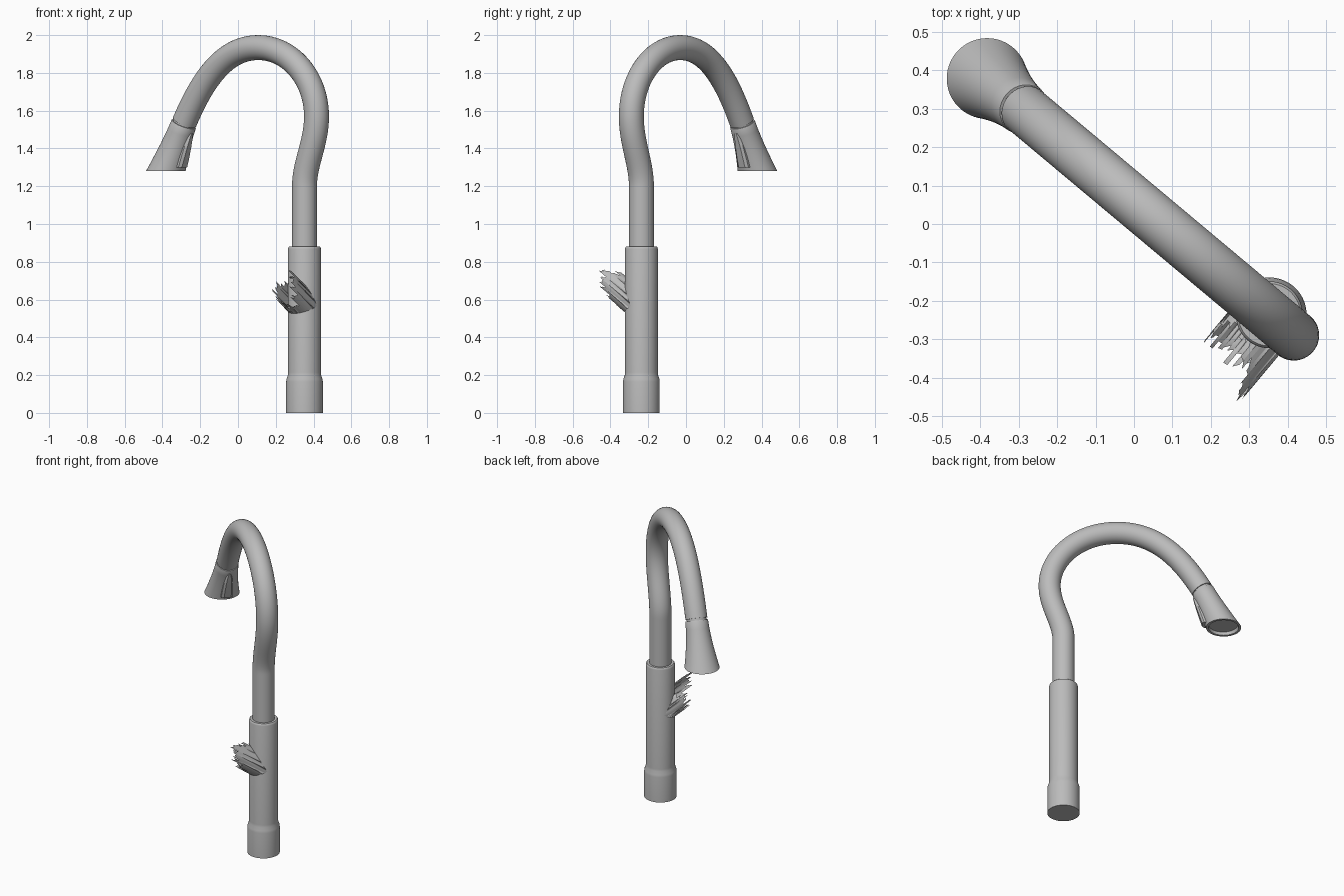
import bpy, bmesh, math, random
from mathutils import Vector

random.seed(4)
if "Cube" in bpy.data.objects:
    bpy.data.objects.remove(bpy.data.objects["Cube"])

# One brushed metal colour
metal = bpy.data.materials.new("brushed grey metal")
metal.use_nodes = True
GREY = (0.5, 0.5, 0.5, 1)
metal.diffuse_color = GREY
metal.node_tree.nodes["Principled BSDF"].inputs["Base Color"].default_value = GREY

# The spout swings diagonally: ALONG is its reach, ACROSS is sideways
ORIGIN = Vector((0.352, -0.236, 0))
ALONG = Vector((-0.767, 0.642, 0))
ACROSS = Vector((0.642, 0.767, 0))
UP = Vector((0, 0, 1))


def place(s, w, z):
    return ORIGIN + ALONG * s + ACROSS * w + UP * z


def finish(name, bm, closed=True):
    if closed:
        bmesh.ops.recalc_face_normals(bm, faces=bm.faces)
    mesh = bpy.data.meshes.new(name)
    bm.to_mesh(mesh)
    bm.free()
    obj = bpy.data.objects.new(name, mesh)
    bpy.context.collection.objects.link(obj)
    mesh.materials.append(metal)
    bpy.ops.object.select_all(action='DESELECT')
    obj.select_set(True)
    bpy.context.view_layer.objects.active = obj
    bpy.ops.object.shade_smooth_by_angle(angle=math.radians(35))
    return obj


def loft(name, rings, sides=64):
    """Skin rings of (reach, height, radius, tilt) and cap both ends."""
    bm = bmesh.new()
    loops = []
    for s, z, r, tilt in rings:
        loop = []
        for i in range(sides):
            a = math.tau * i / sides
            c = r * math.cos(a)
            loop.append(bm.verts.new(place(s + c * math.cos(tilt), r * math.sin(a),
                                           z + c * math.sin(tilt))))
        loops.append(loop)
    for lo, hi in zip(loops, loops[1:]):
        for i in range(sides):
            j = (i + 1) % sides
            bm.faces.new((lo[i], lo[j], hi[j], hi[i]))
    bm.faces.new(loops[0])
    bm.faces.new(loops[-1])
    return finish(name, bm)


# Body column with a wider foot and an eased top edge
profile = [(0, 0.097), (0.165, 0.097), (0.18, 0.095), (0.2, 0.088), (0.215, 0.087),
           (0.868, 0.087), (0.876, 0.085), (0.88, 0.081), (0.88, 0.06)]
loft("body_column", [(0, z, r, 0) for z, r in profile])

# Gooseneck: a bezier path swept with a round section
path = [((0, 0.8), (0, 0.7), (0, 0.9)),
        ((0, 1.2), (0, 1.1), (0, 1.32)),
        ((-0.083, 1.57), (-0.083, 1.43), (-0.083, 1.77)),
        ((0.319, 1.934), (0.097, 1.934), (0.55, 1.934)),
        ((0.828, 1.54), (0.70, 1.77), (0.87, 1.46))]
curve = bpy.data.curves.new("gooseneck_tube", 'CURVE')
curve.dimensions = '3D'
curve.bevel_depth = 0.066
curve.bevel_resolution = 14
curve.resolution_u = 24
curve.use_fill_caps = True
spline = curve.splines.new('BEZIER')
spline.bezier_points.add(len(path) - 1)
for point, (co, left, right) in zip(spline.bezier_points, path):
    point.handle_left_type = point.handle_right_type = 'FREE'
    point.co = place(co[0], 0, co[1])
    point.handle_left = place(left[0], 0, left[1])
    point.handle_right = place(right[0], 0, right[1])
curve.materials.append(metal)
tube = bpy.data.objects.new("gooseneck_tube", curve)
bpy.context.collection.objects.link(tube)
bpy.ops.object.select_all(action='DESELECT')
tube.select_set(True)
bpy.context.view_layer.objects.active = tube
bpy.ops.object.convert(target='MESH')
bpy.ops.object.shade_smooth_by_angle(angle=math.radians(35))

# Spray head: flares from the tilted neck to a level, recessed outlet
TILT = math.radians(26)


def head_ring(t, radius):
    return (0.828 + 0.129 * t, 1.54 - 0.26 * t, radius, TILT * (1 - t))


rings = [head_ring(-0.01, 0.059), head_ring(0.035, 0.059), head_ring(0.035, 0.066)]
rings += [head_ring(t, 0.068 + 0.037 * t ** 1.7) for t in (0.05, 0.2, 0.35, 0.5, 0.65, 0.8, 0.92, 1)]
rings += [(0.957, 1.28, 0.09, 0), (0.954, 1.3, 0.086, 0)]
loft("spray_head", rings)

# Spray button: wedge on the inner side of the head, widening downward
bm = bmesh.new()
outline = [(1.48, 0.775, 0.008), (1.45, 0.782, 0.019), (1.40, 0.797, 0.028),
           (1.34, 0.815, 0.034), (1.30, 0.828, 0.036)]
rows = []
for z, s, w in outline:
    rows.append([bm.verts.new(place(s + ds, k * w, z))
                 for ds, k in ((0.06, -1), (0.012, -1), (0, -0.6), (0, 0.6), (0.012, 1), (0.06, 1))])
for a, b in zip(rows, rows[1:]):
    for i in range(6):
        j = (i + 1) % 6
        bm.faces.new((a[i], a[j], b[j], b[i]))
bm.faces.new(rows[0])
bm.faces.new(rows[-1])
finish("spray_button", bm)

# Handle stub: tilted open shell with a splintered end, longest on one side
pitch = math.radians(33)
axis = -ACROSS * math.cos(pitch) + UP * math.sin(pitch)
lift = ACROSS * math.sin(pitch) + UP * math.cos(pitch)
start = place(0, 0, 0.565)
bm = bmesh.new()
STRIPS = 44
for i in range(STRIPS):
    a0, a1 = math.tau * i / STRIPS, math.tau * (i + 1) / STRIPS
    side = max(0, math.cos(a0 - 0.35))
    reach = 0.125 + 0.14 * side ** 1.5 + random.uniform(-0.025, 0.035)
    if math.cos(a0) < -0.85:
        reach += 0.035

    def rim(a, d, r=0.087):
        return bm.verts.new(start + axis * d - ALONG * r * math.cos(a) + lift * r * 0.92 * math.sin(a))

    bm.faces.new((rim(a0, 0), rim(a1, 0), rim(a1, reach - random.uniform(0, 0.03)), rim(a0, reach)))
bmesh.ops.remove_doubles(bm, verts=bm.verts, dist=0.0005)
finish("handle_stub", bm)
